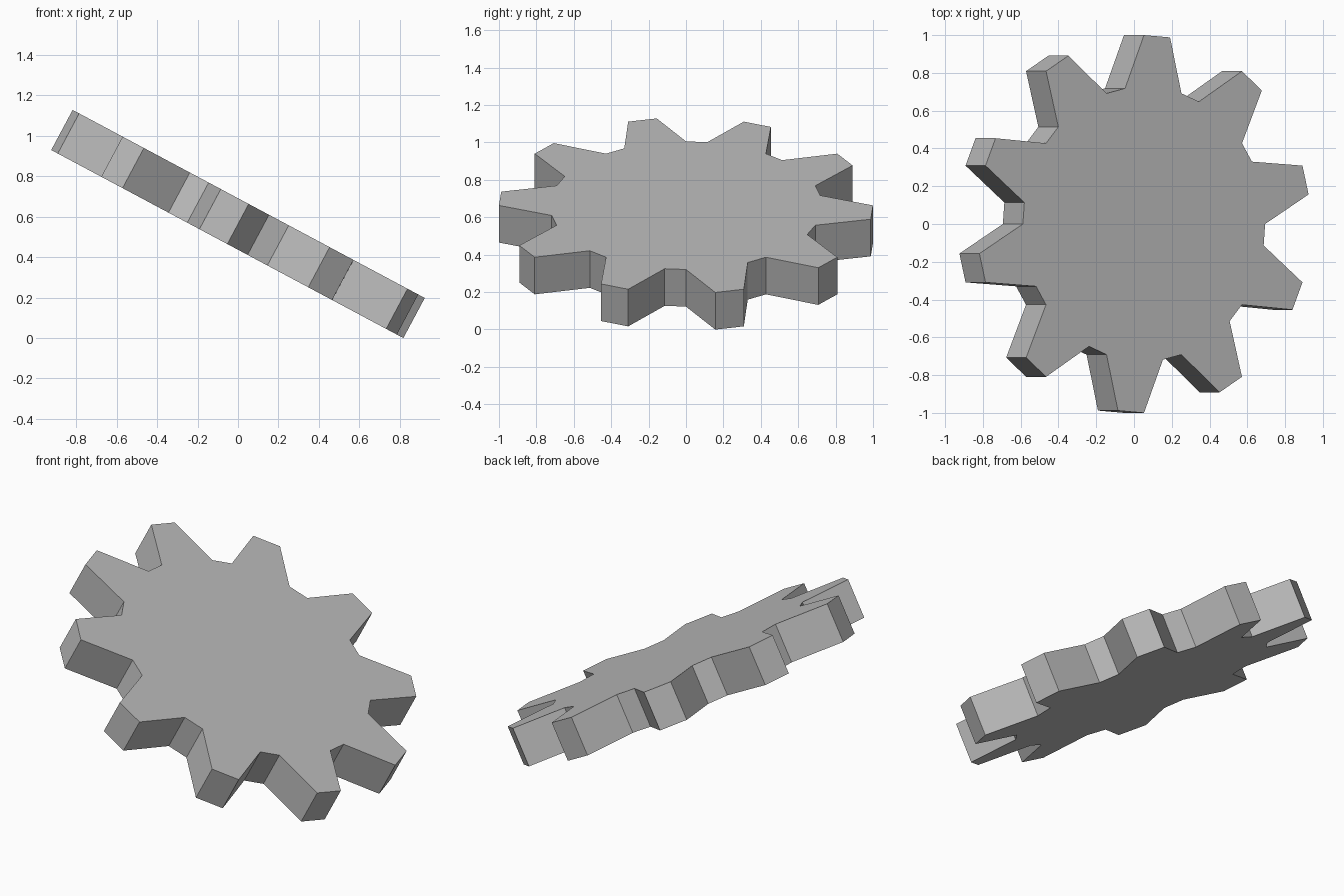
import bpy
import bmesh
from math import radians, sin, cos
from mathutils import Matrix

cube = bpy.data.objects.get("Cube")
if cube:
    bpy.data.objects.remove(cube, do_unlink=True)

TEETH = 10
TIP_RADIUS, ROOT_RADIUS = 1.0, 0.727
THICKNESS = 0.225
TILT = radians(28.1)
CENTRE_Z = 0.564

# Plain grey metal
grey = bpy.data.materials.new("grey_metal")
grey.use_nodes = True
colour = (0.5, 0.5, 0.5, 1)
grey.diffuse_color = colour
grey.node_tree.nodes["Principled BSDF"].inputs["Base Color"].default_value = colour

# Gear outline: each tooth has two tip corners followed by two root corners
bm = bmesh.new()
radii = (TIP_RADIUS, TIP_RADIUS, ROOT_RADIUS, ROOT_RADIUS)
step = radians(360 / (TEETH * len(radii)))
start = radians(9)
outline = []
for i in range(TEETH * len(radii)):
    r, a = radii[i % len(radii)], start + i * step
    outline.append(bm.verts.new((r * cos(a), r * sin(a), -THICKNESS / 2)))
bottom = bm.faces.new(outline)

# Extrude the outline into a solid plate
top = bmesh.ops.extrude_face_region(bm, geom=[bottom], use_keep_orig=True)
top_verts = [g for g in top["geom"] if isinstance(g, bmesh.types.BMVert)]
bmesh.ops.translate(bm, verts=top_verts, vec=(0, 0, THICKNESS))
bmesh.ops.recalc_face_normals(bm, faces=bm.faces)

# Lean the gear down towards its left and stand it on the ground
bm.transform(Matrix.Translation((0, 0, CENTRE_Z)) @ Matrix.Rotation(TILT, 4, "Y"))

mesh = bpy.data.meshes.new("gear_wheel")
bm.to_mesh(mesh)
bm.free()
mesh.materials.append(grey)
gear = bpy.data.objects.new("gear_wheel", mesh)
bpy.context.collection.objects.link(gear)
